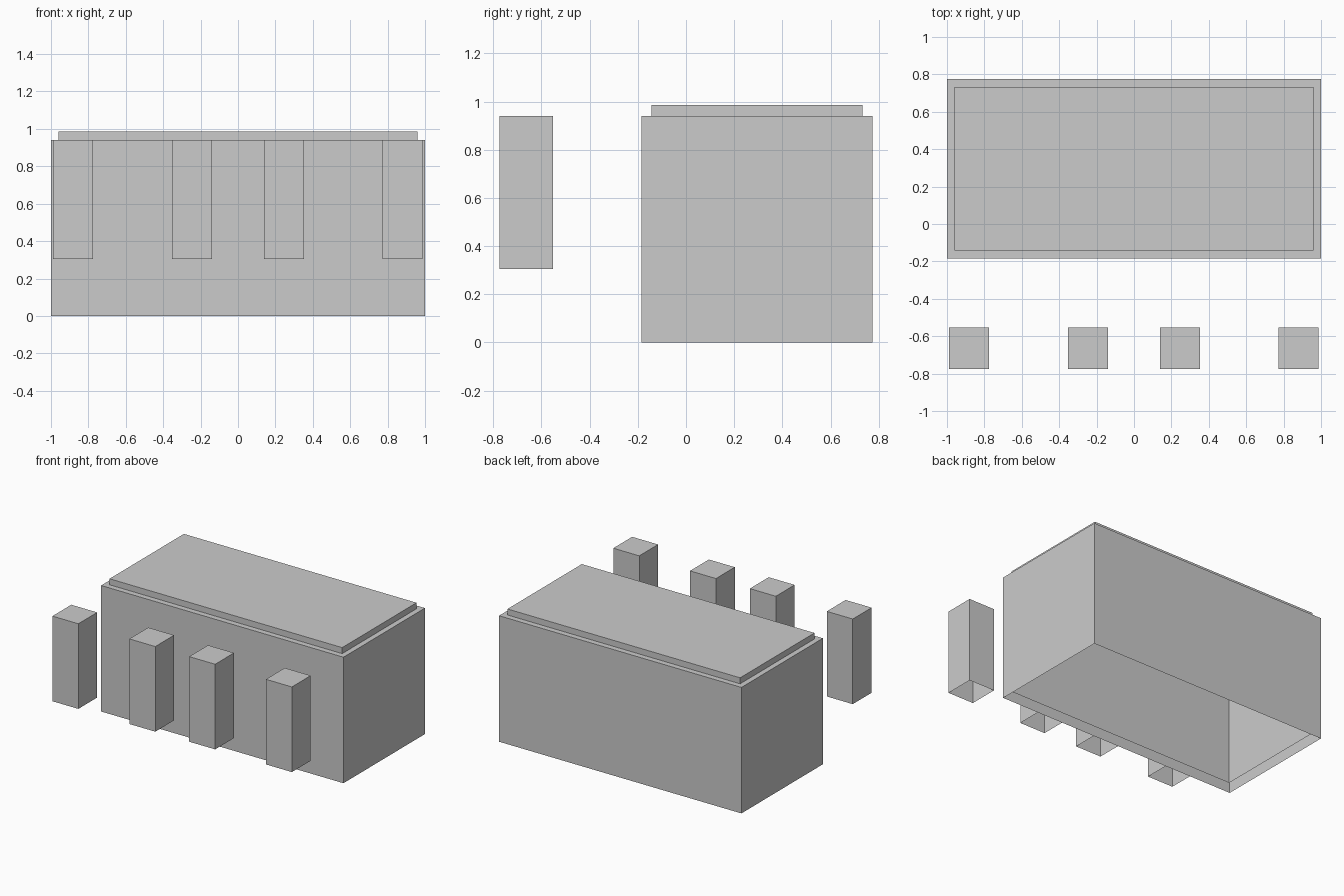
import bpy
import bmesh

if "Cube" in bpy.data.objects:
    bpy.data.objects.remove(bpy.data.objects["Cube"])


def open_box(name, x0, x1, y0, y1, z0, z1):
    """Box shell with no bottom face."""
    bm = bmesh.new()
    bmesh.ops.create_cube(bm, size=1)
    for v in bm.verts:
        v.co.x = x1 if v.co.x > 0 else x0
        v.co.y = y1 if v.co.y > 0 else y0
        v.co.z = z1 if v.co.z > 0 else z0
    bm.normal_update()
    bottom = [f for f in bm.faces if f.normal.z < -0.5]
    bmesh.ops.delete(bm, geom=bottom, context='FACES_ONLY')
    mesh = bpy.data.meshes.new(name)
    bm.to_mesh(mesh)
    bm.free()
    obj = bpy.data.objects.new(name, mesh)
    bpy.context.collection.objects.link(obj)
    return obj


# Main block and the slightly smaller shell nested in it, rising as a roof step
open_box("main_block", -1, 1, -0.185, 0.775, 0, 0.94)
open_box("inner_shell", -0.96, 0.96, -0.143, 0.733, 0.045, 0.985)

# Row of four free-standing pillars in front
for i, x in enumerate((-0.882, -0.247, 0.247, 0.88)):
    open_box(f"pillar_{i + 1}", x - 0.107, x + 0.107, -0.775, -0.553, 0.305, 0.94)
